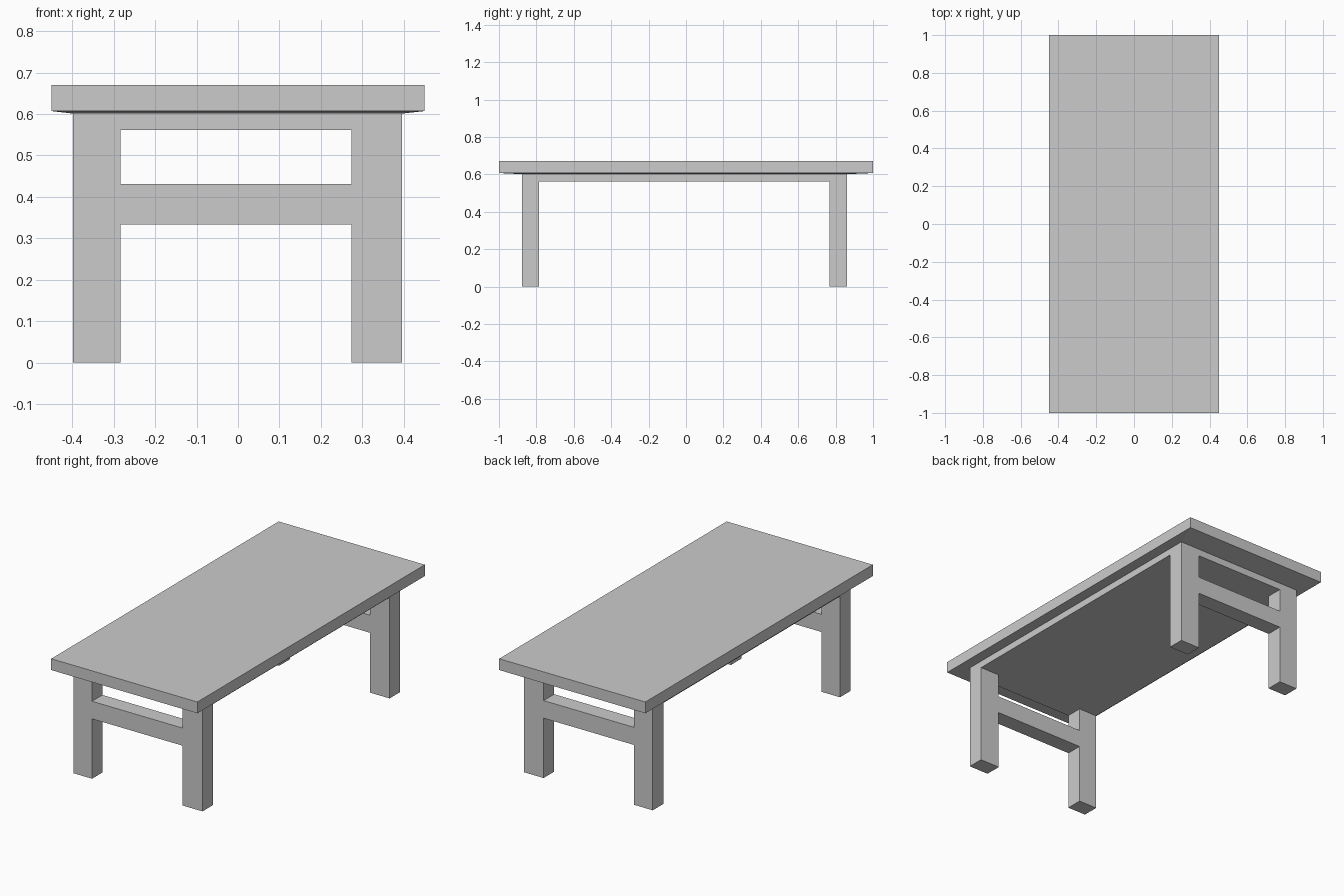
import bpy, bmesh

if "Cube" in bpy.data.objects:
    bpy.data.objects.remove(bpy.data.objects["Cube"])

def box(name, x0, x1, y0, y1, z0, z1):
    """Axis-aligned box from its limits."""
    bm = bmesh.new()
    bmesh.ops.create_cube(bm, size=1)
    for v in bm.verts:
        v.co.x = x1 if v.co.x > 0 else x0
        v.co.y = y1 if v.co.y > 0 else y0
        v.co.z = z1 if v.co.z > 0 else z0
    me = bpy.data.meshes.new(name)
    bm.to_mesh(me)
    bm.free()
    ob = bpy.data.objects.new(name, me)
    bpy.context.collection.objects.link(ob)
    return ob

# Limits of the base frame and legs
X0, X1 = -0.398, 0.396
Y0, Y1 = -0.878, 0.861
LEG_X = {"left": (X0, -0.284), "right": (0.274, X1)}
LEG_Y = {"front": (Y0, -0.786), "back": (0.768, Y1)}
UNDER = 0.562

# Table top: underside dips slightly towards the base
top = box("table_top", -0.45, 0.45, -1, 1, 0.607, 0.67)
bm = bmesh.new()
bm.from_mesh(top.data)
bm.faces.ensure_lookup_table()
bottom = min(bm.faces, key=lambda f: f.calc_center_median().z)
bmesh.ops.inset_region(bm, faces=[bottom], thickness=0.03)
for v in bottom.verts:
    v.co.x = X1 if v.co.x > 0 else X0
    v.co.y = Y1 if v.co.y > 0 else Y0
    v.co.z = 0.601
bm.to_mesh(top.data)
bm.free()

# Solid panel under the top
box("under_panel", X0, X1, Y0, Y1, UNDER, 0.601)

# Legs and end stretchers
for end, (y0, y1) in LEG_Y.items():
    for side, (x0, x1) in LEG_X.items():
        box(f"{end}_{side}_leg", x0, x1, y0, y1, 0, UNDER)
    box(f"{end}_stretcher", LEG_X["left"][1], LEG_X["right"][0], y0, y1, 0.333, 0.431)
